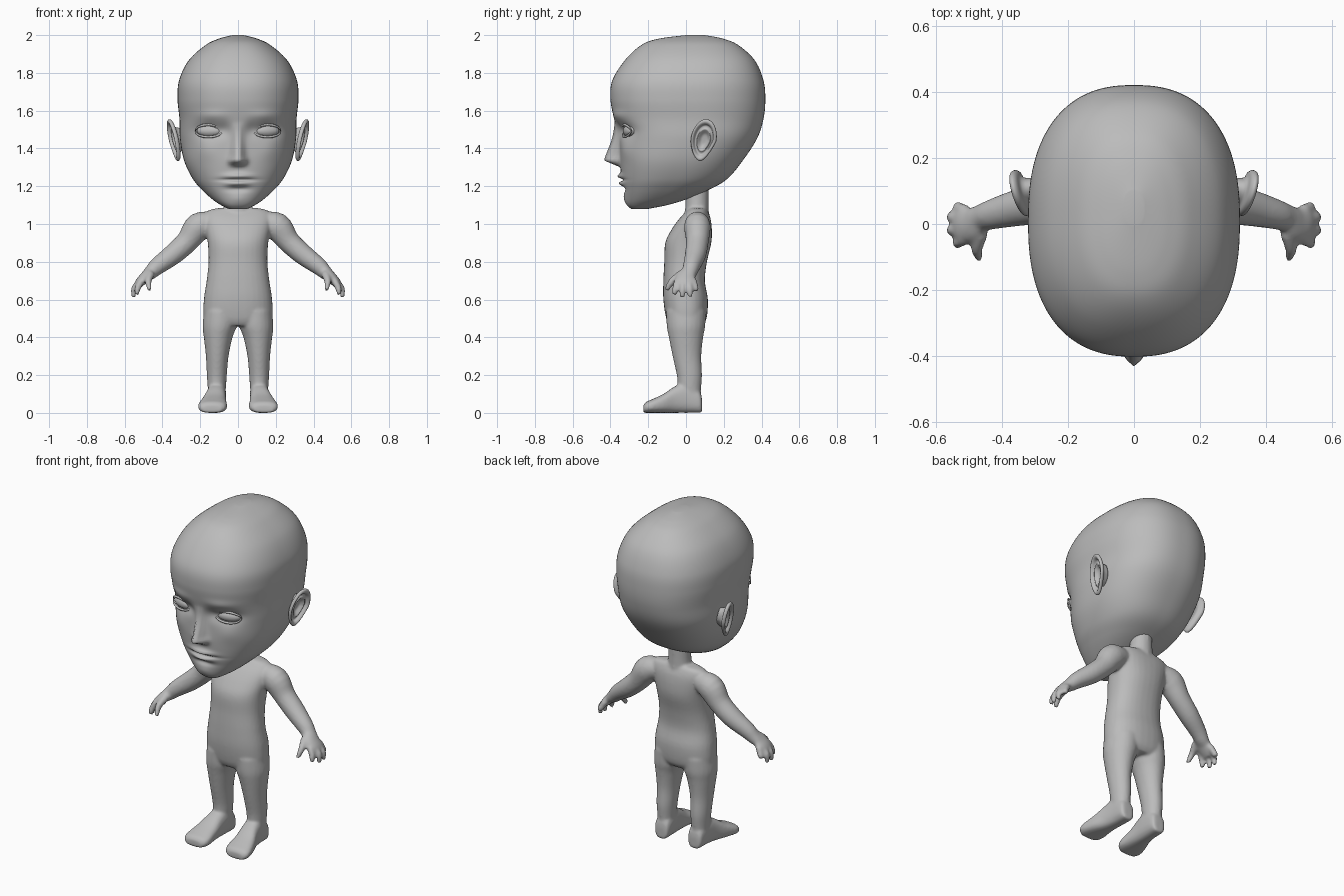
import bpy, bmesh, math
from mathutils import Vector, Matrix

cube = bpy.data.objects.get("Cube")
if cube:
    bpy.data.objects.remove(cube)

clay = bpy.data.materials.new("grey clay")
clay.use_nodes = True
GREY = (0.5, 0.5, 0.5, 1)
clay.diffuse_color = GREY
clay.node_tree.nodes["Principled BSDF"].inputs["Base Color"].default_value = GREY


def spline(rows, steps):
    """Smoothly interpolate between rows of numbers."""
    out = []
    for i in range(len(rows) - 1):
        a, b = rows[max(i - 1, 0)], rows[i]
        c, d = rows[i + 1], rows[min(i + 2, len(rows) - 1)]
        for k in range(steps):
            t = k / steps
            out.append([q + t * (r - p) / 2 + t * t * (p - 2.5 * q + 2 * r - s / 2)
                        + t ** 3 * (1.5 * (q - r) + (s - p) / 2)
                        for p, q, r, s in zip(a, b, c, d)])
    return out + [list(rows[-1])]


def loft(bm, rings, n=24, power=2.0):
    """Skin a row of (centre, u, v) superellipses and cap both ends."""
    def warp(w):
        return math.copysign(abs(w) ** (2 / power), w)
    loops = []
    for c, u, v in rings:
        angles = [math.tau * k / n for k in range(n)]
        loops.append([bm.verts.new(Vector(c) + Vector(u) * warp(math.cos(a))
                                   + Vector(v) * warp(math.sin(a))) for a in angles])
    for a, b in zip(loops, loops[1:]):
        for k in range(n):
            j = (k + 1) % n
            bm.faces.new((a[k], a[j], b[j], b[k]))
    bm.faces.new(loops[0][::-1])
    bm.faces.new(loops[-1])


def tube(bm, rows, side=1, steps=4, n=16):
    """Limb along x, y, z, width, thickness rows; side -1 mirrors it."""
    rows = spline(rows, steps)
    pts = [Vector((r[0] * side, r[1], r[2])) for r in rows]
    rings = []
    for i, r in enumerate(rows):
        along = (pts[min(i + 1, len(pts) - 1)] - pts[max(i - 1, 0)]).normalized()
        u = Vector((0, 1, 0))
        u = (u - along * u.dot(along)).normalized()
        rings.append((pts[i], u * r[3], along.cross(u) * r[4]))
    loft(bm, rings, n)


def finish(name, bm):
    bmesh.ops.recalc_face_normals(bm, faces=bm.faces)
    mesh = bpy.data.meshes.new(name)
    bm.to_mesh(mesh)
    bm.free()
    mesh.materials.append(clay)
    mesh.polygons.foreach_set("use_smooth", [True] * len(mesh.polygons))
    obj = bpy.data.objects.new(name, mesh)
    bpy.context.collection.objects.link(obj)
    return obj


# Head: height, half width, front, back
head_rows = [(1.08, .05, -.29, -.2), (1.1, .09, -.31, -.1), (1.13, .135, -.32, 0),
             (1.18, .19, -.33, .12), (1.24, .24, -.34, .22), (1.335, .285, -.35, .3),
             (1.45, .307, -.355, .375), (1.555, .31, -.38, .41), (1.66, .32, -.4, .42),
             (1.76, .312, -.39, .41), (1.865, .262, -.325, .365),
             (1.945, .175, -.24, .28), (1.98, .105, -.15, .2), (2, .03, 0, .1)]
bm = bmesh.new()
loft(bm, [((0, (f + b) / 2, z), (w, 0, 0), (0, (b - f) / 2, 0))
          for z, w, f, b in spline(head_rows, 10)], 160, 2.4)

# Face relief: x, z, spread in x, spread in z, push back
relief = [(.15, 1.495, .075, .04, .03), (.07, 1.5, .03, .04, .012),     # sockets
          (.14, 1.575, .08, .025, -.008), (.17, 1.39, .06, .05, -.008),  # brow, cheek
          (.034, 1.333, .016, .018, -.02),                               # nostril
          (0, 1.253, .065, .014, -.022), (0, 1.214, .055, .014, -.02),   # lips
          (0, 1.234, .085, .007, .016), (0, 1.185, .06, .016, .012),     # mouth line
          (0, 1.13, .05, .03, -.008)]                                    # chin
for v in bm.verts:
    if v.co.y > -.15:
        continue
    x, z = abs(v.co.x), v.co.z
    push = sum(a * math.exp(-((x - cx) / sx) ** 2 - ((z - cz) / sz) ** 2)
               for cx, cz, sx, sz, a in relief)
    # Nose ridge grows toward the tip, then tucks under
    t = min(max((1.54 - z) / .19, 0), 1)
    under = min(max((z - 1.3) / .035, 0), 1)
    push -= .08 * t * under * math.exp(-(x / (.018 + .014 * t)) ** 2)
    v.co.y += push
finish("head", bm)

# Eyes with lids
eyes, lids = bmesh.new(), bmesh.new()
for s in (1, -1):
    place = Matrix.Translation((s * .15, -.298, 1.493)) @ Matrix.Rotation(s * .25, 4, "Z")
    bmesh.ops.create_uvsphere(eyes, u_segments=32, v_segments=16, radius=1,
                              matrix=place @ Matrix.Diagonal((.07, .032, .033, 1)))
    for lid in (1, -1):
        rings = []
        for k in range(17):
            a = math.pi * k / 16
            p = Vector((.075 * math.cos(a), -.008 - .02 * math.sin(a),
                        lid * .032 * math.sin(a)))
            r = .003 + .004 * math.sin(a)
            out = Vector((.4 * math.cos(a), 0, lid * math.sin(a) + .01)).normalized()
            rings.append((place @ p, place.to_3x3() @ out * r,
                          place.to_3x3() @ Vector((0, r, 0))))
        loft(lids, rings, 8)
finish("eyes", eyes)
finish("eyelids", lids)

# Ears: dished egg outlines as scale, outward offset
bm = bmesh.new()
dish = [(.5, -.03), (.62, 0), (.9, .008), (1, .018), (.97, .027), (.88, .03),
        (.78, .024), (.7, .012), (.6, .012), (.52, .018), (.42, .012), (.25, 0), (.05, -.002)]
for s in (1, -1):
    back = Vector((s * .26, .96, .12)).normalized()
    up = Vector((s * .2, .06, 1)).normalized()
    out = up.cross(back).normalized()
    out *= math.copysign(1, out.x * s)
    centre = Vector((s * .322, .098, 1.448))
    first = len(bm.verts)
    loft(bm, [(centre + out * h, back * .072 * k, up * .112 * k)
              for k, h in spline(dish, 3)], 40)
    bm.verts.ensure_lookup_table()
    for v in bm.verts[first:]:
        # Narrow the lobe
        d = v.co - centre
        low = max(-d.dot(up) / .112, 0)
        v.co -= back * (d.dot(back) * .35 * low + .018 * low)
finish("ears", bm)

# Torso: height, half width, centre y, half depth
bm = bmesh.new()
torso = [(.46, .14, 0, .085), (.5, .18, .002, .107), (.6, .181, -.002, .118),
         (.7, .166, -.01, .11), (.8, .156, -.002, .113), (.9, .16, .012, .122),
         (.97, .172, .03, .107), (1.03, .18, .048, .082), (1.07, .16, .06, .055),
         (1.085, .1, .06, .045)]
loft(bm, [((0, y, z), (w, 0, 0), (0, d, 0)) for z, w, y, d in spline(torso, 4)], 32, 2.3)
tube(bm, [(0, .055, 1, .075, .09), (0, .058, 1.09, .062, .066), (0, .06, 1.25, .062, .062)])

leg = [(.05, .112, .04, .035, .04), (.13, .112, .048, .02, .06), (.2, .112, .053, .018, .067),
       (.3, .11, .06, .005, .076), (.4, .105, .076, 0, .091), (.46, .097, .09, 0, .102),
       (.54, .09, .09, 0, .105)]
# Foot: y, centre x, half width, height
foot = [(.085, .11, .03, .07), (.07, .11, .045, .12), (0, .112, .05, .16),
        (-.06, .118, .055, .14), (-.12, .128, .067, .1), (-.18, .134, .077, .072),
        (-.212, .137, .07, .058), (-.226, .138, .05, .04)]
arm = [(.12, .06, 1.01, .05, .05), (.205, .06, .988, .07, .074), (.268, .06, .908, .06, .06),
       (.345, .05, .838, .056, .055), (.425, .03, .778, .046, .046), (.46, .018, .745, .042, .038),
       (.488, 0, .722, .052, .03), (.52, -.002, .69, .055, .025), (.535, -.002, .668, .046, .018)]
thumb = [(.462, -.025, .735, .022, .022), (.475, -.075, .695, .019, .018),
         (.467, -.103, .65, .012, .012)]
finger_tips = [(.535, -.062, .625), (.553, -.02, .61), (.553, .022, .615), (.535, .056, .645)]
for s in (1, -1):
    loft(bm, [((s * x, y, z), (w, 0, 0), (0, d, 0)) for z, x, w, y, d in spline(leg, 4)])
    loft(bm, [((s * x, y, h / 2), (w, 0, 0), (0, 0, h / 2))
              for y, x, w, h in spline(foot, 4)], 24, 2.6)
    tube(bm, arm, s, 4, 24)
    tube(bm, thumb, s)
    for x, y, z in finger_tips:
        tube(bm, [(.51, y * .75, .7, .016, .018), (x - .004, y * .9, .66, .017, .017),
                  (x, y, z, .012, .012)], s)

# Fuse the limbs into one smooth skin
body = finish("body", bm)
skin = body.modifiers.new("fuse", "REMESH")
skin.mode = "VOXEL"
skin.voxel_size = .008
skin.use_smooth_shade = True
soft = body.modifiers.new("soften", "SMOOTH")
soft.factor = .5
soft.iterations = 6
